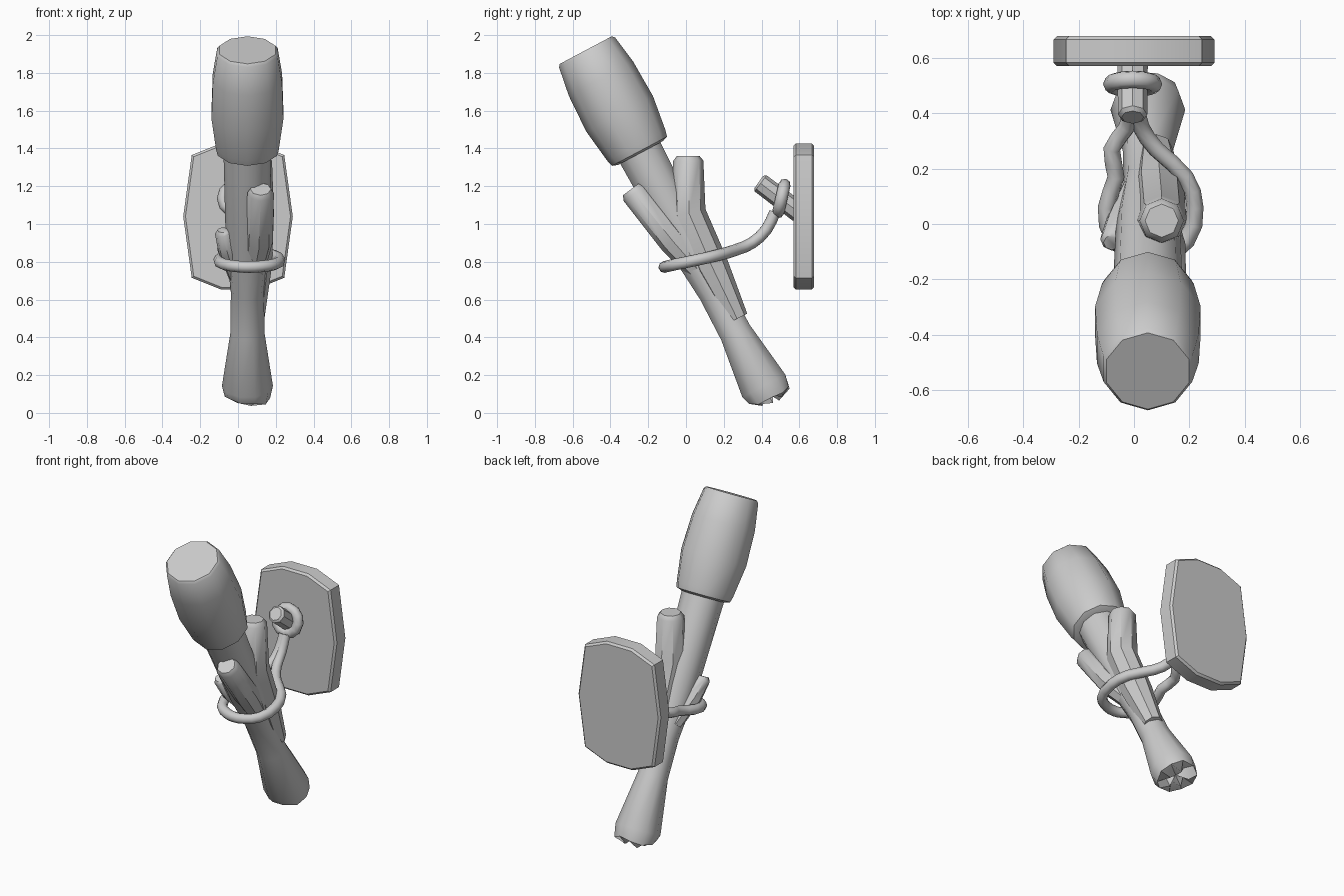
import bpy, bmesh, math, random
from mathutils import Vector

if "Cube" in bpy.data.objects:
    bpy.data.objects.remove(bpy.data.objects["Cube"])

random.seed(4)


def finish(ob, angle=40):
    bpy.ops.object.select_all(action='DESELECT')
    ob.select_set(True)
    bpy.context.view_layer.objects.active = ob
    bpy.ops.object.shade_smooth_by_angle(angle=math.radians(angle))
    return ob


def mesh_object(name, bm, angle=40):
    bmesh.ops.recalc_face_normals(bm, faces=bm.faces)
    me = bpy.data.meshes.new(name)
    bm.to_mesh(me)
    bm.free()
    ob = bpy.data.objects.new(name, me)
    bpy.context.collection.objects.link(ob)
    return finish(ob, angle)


def loft(name, stations, sides=10, angle=40, ragged=0.0, phase=0.0):
    """Round tube through (x, y, z, radius) stations, capped at both ends."""
    bm = bmesh.new()
    pts = [Vector(s[:3]) for s in stations]
    rings = []
    for i, p in enumerate(pts):
        t = (pts[min(i + 1, len(pts) - 1)] - pts[max(i - 1, 0)]).normalized()
        u = (Vector((1, 0, 0)) - t * t.x).normalized()
        v = t.cross(u)
        ring = []
        for k in range(sides):
            a = 2 * math.pi * k / sides + phase
            q = p + (u * math.cos(a) + v * math.sin(a)) * stations[i][3]
            if i == 0 and ragged:
                q += t * random.uniform(-ragged, ragged)
            ring.append(bm.verts.new(q))
        rings.append(ring)
    for a, b in zip(rings, rings[1:]):
        for k in range(sides):
            j = (k + 1) % sides
            bm.faces.new((a[k], a[j], b[j], b[k]))
    bm.faces.new(rings[-1])
    if ragged:
        t = (pts[1] - pts[0]).normalized()
        mid = []
        for k in range(sides):
            off = ragged * (1.2 if k % 2 else -1.5)
            mid.append(bm.verts.new(pts[0].lerp(rings[0][k].co, 0.5) + t * off))
        core = bm.verts.new(pts[0] + t * ragged * 0.6)
        for k in range(sides):
            j = (k + 1) % sides
            bm.faces.new((rings[0][k], mid[k], mid[j], rings[0][j]))
            bm.faces.new((mid[k], core, mid[j]))
    else:
        bm.faces.new(rings[0])
    return mesh_object(name, bm, angle)


# Leaning axis shared by shaft and head
BASE = Vector((0.05, 0.44, 0.09))
AXIS = Vector((0, -0.468, 0.883)).normalized()


def on_axis(profile):
    return [(*(BASE + AXIS * t), r) for t, r in profile]


# Shaft with a broken lower end
loft("shaft", on_axis([(0.0, 0.12), (0.06, 0.135), (0.38, 0.09), (0.62, 0.088),
                       (0.92, 0.115), (1.34, 0.124), (1.5, 0.128)]), 10, 40, 0.024)

# Barrel shaped head
loft("head", on_axis([(1.455, 0.135), (1.466, 0.165), (1.50, 0.174), (1.69, 0.2), (1.9, 0.193),
                      (2.058, 0.168), (2.072, 0.156)]), 10, 50, 0, math.pi / 10)

# Cut-off branch stubs
loft("branch_back", [(0.08, 0.27, 0.50, 0.06), (0.09, 0.135, 0.78, 0.09),
                     (0.10, 0.015, 1.06, 0.09), (0.10, 0.012, 1.335, 0.08),
                     (0.10, 0.012, 1.36, 0.06)], 8)
loft("branch_front", [(0.08, 0.07, 0.75, 0.06), (0.11, -0.07, 0.91, 0.075),
                      (0.12, -0.275, 1.165, 0.07), (0.12, -0.29, 1.185, 0.055)], 8)
loft("branch_side", [(0.0, 0.12, 0.72, 0.05), (-0.05, 0.0, 0.86, 0.055),
                     (-0.08, -0.06, 0.955, 0.043), (-0.08, -0.067, 0.968, 0.03)], 8)

# Wall plate
bm = bmesh.new()
quarter = [(0.29, 0), (0.245, 0.325), (0.09, 0.387)]
right = [(x, -z) for x, z in quarter[:0:-1]] + quarter
outline = right + [(-x, -z) for x, z in right]
face = bm.faces.new([bm.verts.new((x, 0.57, 1.04 + z)) for x, z in outline])
ext = bmesh.ops.extrude_face_region(bm, geom=[face])
bmesh.ops.translate(bm, vec=(0, 0.108, 0),
                    verts=[g for g in ext["geom"] if isinstance(g, bmesh.types.BMVert)])
rim = [e for e in bm.edges if abs(e.verts[0].co.y - e.verts[1].co.y) < 1e-4]
bmesh.ops.bevel(bm, geom=rim, offset=0.012, segments=1, affect='EDGES')
mesh_object("wall_plate", bm, 25)

# Peg sticking up out of the plate
loft("peg", [(-0.005, 0.60, 1.06, 0.055), (-0.005, 0.395, 1.215, 0.053),
             (-0.005, 0.385, 1.222, 0.04)], 8)

# Ring hung on the peg
bpy.ops.mesh.primitive_torus_add(major_segments=12, minor_segments=8, major_radius=0.075,
                                 minor_radius=0.032, location=(-0.005, 0.505, 1.135),
                                 rotation=(math.radians(77), 0, 0))
bpy.context.object.name = "peg_ring"
finish(bpy.context.object, 60)

# Loop around the shaft, rising to the ring
half = [(0.10, -0.105, 0.775), (0.17, -0.06, 0.785), (0.20, 0.06, 0.81),
        (0.165, 0.17, 0.835), (0.08, 0.27, 0.865), (0.025, 0.35, 0.90),
        (0.01, 0.425, 0.97), (0.005, 0.47, 1.06)]
path = [(0.03 - x * (1 if y < 0.3 else 0.9) + (0.07 if y < 0.2 else 0), y, z)
        if y < 0.2 else (-x, y, z) for x, y, z in reversed(half)]
path += [(0.05, -0.115, 0.772)] + [(x + (0.02 if y < 0.2 else 0), y, z) for x, y, z in half]
cu = bpy.data.curves.new("shaft_loop", 'CURVE')
cu.dimensions = '3D'
cu.bevel_depth = 0.031
cu.bevel_resolution = 2
cu.resolution_u = 2
cu.use_fill_caps = True
sp = cu.splines.new('BEZIER')
sp.bezier_points.add(len(path) - 1)
for b, p in zip(sp.bezier_points, path):
    b.co = p
    b.handle_left_type = b.handle_right_type = 'AUTO'
ob = bpy.data.objects.new("shaft_loop", cu)
bpy.context.collection.objects.link(ob)
bpy.ops.object.select_all(action='DESELECT')
ob.select_set(True)
bpy.context.view_layer.objects.active = ob
bpy.ops.object.convert(target='MESH')
finish(bpy.context.object, 60)
